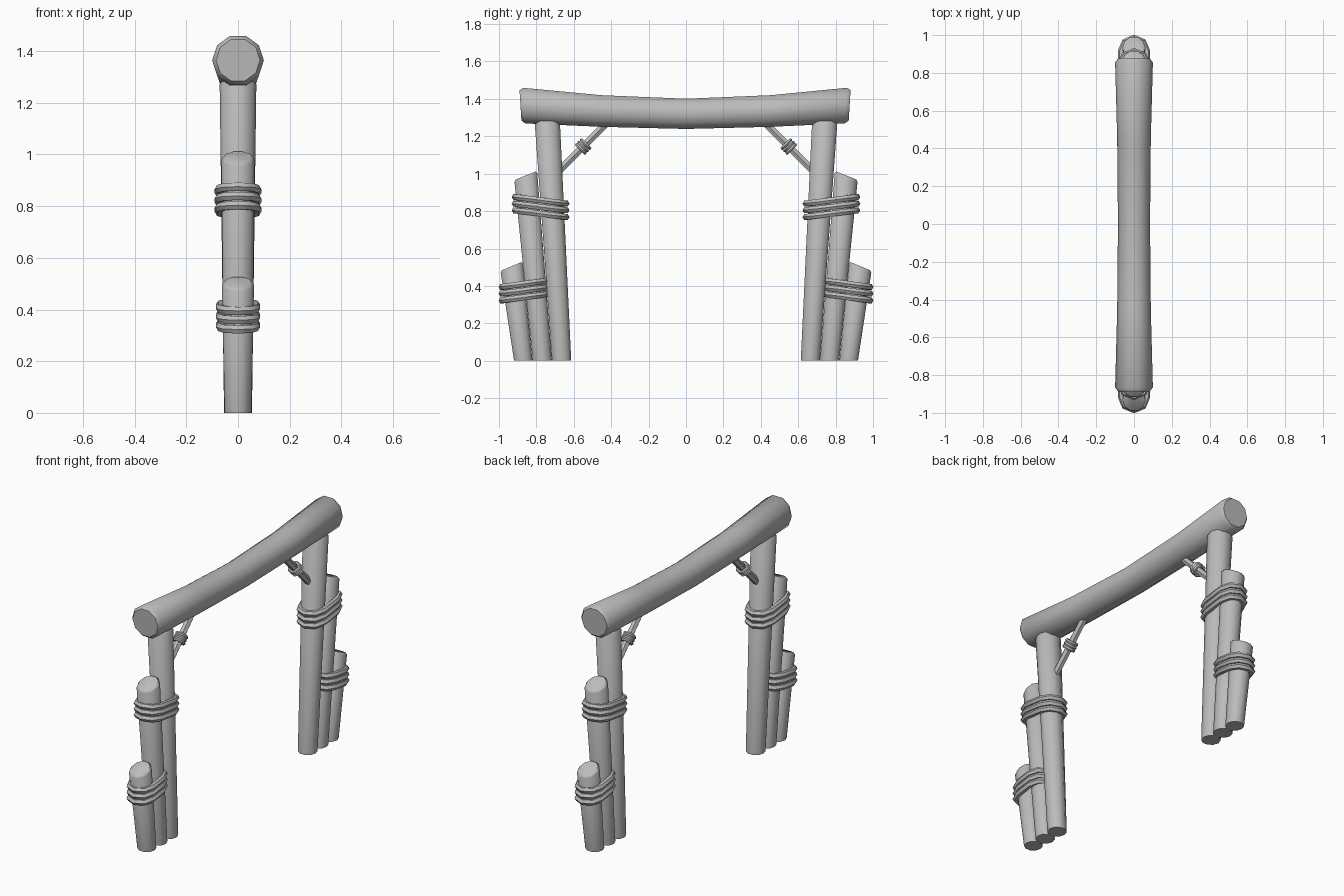
import bpy
import bmesh
from math import cos, sin, pi, radians
from mathutils import Vector

cube = bpy.data.objects.get("Cube")
if cube:
    bpy.data.objects.remove(cube, do_unlink=True)

wood = bpy.data.materials.new("plain grey")
wood.use_nodes = True
GREY = (0.5, 0.5, 0.5, 1)
wood.diffuse_color = GREY
wood.node_tree.nodes["Principled BSDF"].inputs["Base Color"].default_value = GREY
X, Y, Z = Vector((1, 0, 0)), Vector((0, 1, 0)), Vector((0, 0, 1))


def skin(bm, rings, closed=False):
    """Bridge rings of points; cap both ends unless the run is closed."""
    loops = [[bm.verts.new(p) for p in ring] for ring in rings]
    n = len(loops[0])
    pairs = list(zip(loops, loops[1:]))
    if closed:
        pairs.append((loops[-1], loops[0]))
    else:
        bm.faces.new(loops[0])
        bm.faces.new(loops[-1])
    for a, b in pairs:
        for i in range(n):
            j = (i + 1) % n
            bm.faces.new((a[i], a[j], b[j], b[i]))


def finish(name, bm):
    bmesh.ops.recalc_face_normals(bm, faces=bm.faces)
    mesh = bpy.data.meshes.new(name)
    bm.to_mesh(mesh)
    bm.free()
    mesh.materials.append(wood)
    obj = bpy.data.objects.new(name, mesh)
    bpy.context.collection.objects.link(obj)
    bpy.ops.object.select_all(action="DESELECT")
    obj.select_set(True)
    bpy.context.view_layer.objects.active = obj
    bpy.ops.object.shade_smooth_by_angle(angle=radians(50))


def circle(centre, u, v, r, n=10):
    return [centre + r * (cos(2 * pi * i / n) * u + sin(2 * pi * i / n) * v)
            for i in range(n)]


def post(name, s, foot_y, foot_r, top_y, top_z, top_r, slant):
    """Tapered leaning log, its top cut at a slant with a small chamfer."""
    cut = Y * s - Z * slant
    top = Vector((0, s * top_y, top_z))
    lean = Vector((0, s * (top_y - foot_y), top_z)).normalized()
    bm = bmesh.new()
    skin(bm, [circle(Y * s * foot_y, X, Y * s, foot_r),
              circle(top - lean * 0.01, X, cut, top_r),
              circle(top, X, cut, top_r - 0.008)])
    finish(name, bm)


def add_rope(bm, path, axis, r):
    """Closed rope through (point, outward) pairs with a six-sided section."""
    skin(bm, [circle(p, out, axis, r, 6) for p, out in path], closed=True)


def lashing(name, s, inner_y, outer_y, z, rise, wrap):
    """Three rope turns round two neighbouring posts."""
    bm = bmesh.new()
    for k in (-1, 0, 1):
        path = []
        for centre_y, start in ((outer_y, 0), (inner_y, pi)):
            for i in range(5):
                a = start + i * pi / 4
                out = Vector((cos(a), s * sin(a), 0))
                p = Y * s * centre_y + out * wrap
                tilt = rise * (abs(p.y) - (inner_y + outer_y) / 2)
                path.append((p + Z * (z + 0.036 * k + tilt), out))
        add_rope(bm, path, Z, 0.018)
    finish(name, bm)


def brace(prefix, s):
    """Diagonal strut with three thin bands."""
    along = Vector((0, -s, 1)).normalized()
    across = Vector((0, s, 1)).normalized()
    mid = Vector((0, s * 0.55, 1.145))
    bm = bmesh.new()
    skin(bm, [circle(mid + along * t, X, across, 0.021, 6) for t in (-0.18, 0.18)])
    finish(prefix + "_brace", bm)
    bm = bmesh.new()
    for k in (-1, 0, 1):
        c = mid + along * 0.018 * k
        path = [(p, (p - c).normalized()) for p in circle(c, X, across, 0.03, 8)]
        add_rope(bm, path, along, 0.01)
    finish(prefix + "_brace_binding", bm)


# Sagging crossbeam with rounded ends
bm = bmesh.new()
beam = [(-0.885, 1.365, 0.085), (-0.865, 1.364, 0.1), (-0.45, 1.335, 0.089),
        (0, 1.32, 0.085), (0.45, 1.335, 0.089), (0.855, 1.364, 0.1),
        (0.875, 1.365, 0.085)]
skin(bm, [circle(Vector((0, y, z)), X, Z + Y * 0.07 * y, r) for y, z, r in beam])
finish("crossbeam", bm)

# Post clusters, lashings and braces at both ends
for prefix, s in (("front", -1), ("back", 1)):
    post(prefix + "_main_post", s, 0.665, 0.054, 0.742, 1.282, 0.071, 0)
    post(prefix + "_middle_post", s, 0.768, 0.054, 0.857, 0.99, 0.064, 0.4)
    post(prefix + "_short_post", s, 0.87, 0.052, 0.933, 0.505, 0.062, 0.42)
    lashing(prefix + "_upper_lashing", s, 0.713, 0.842, 0.822, 0.13, 0.072)
    lashing(prefix + "_lower_lashing", s, 0.818, 0.916, 0.375, -0.14, 0.068)
    brace(prefix, s)
